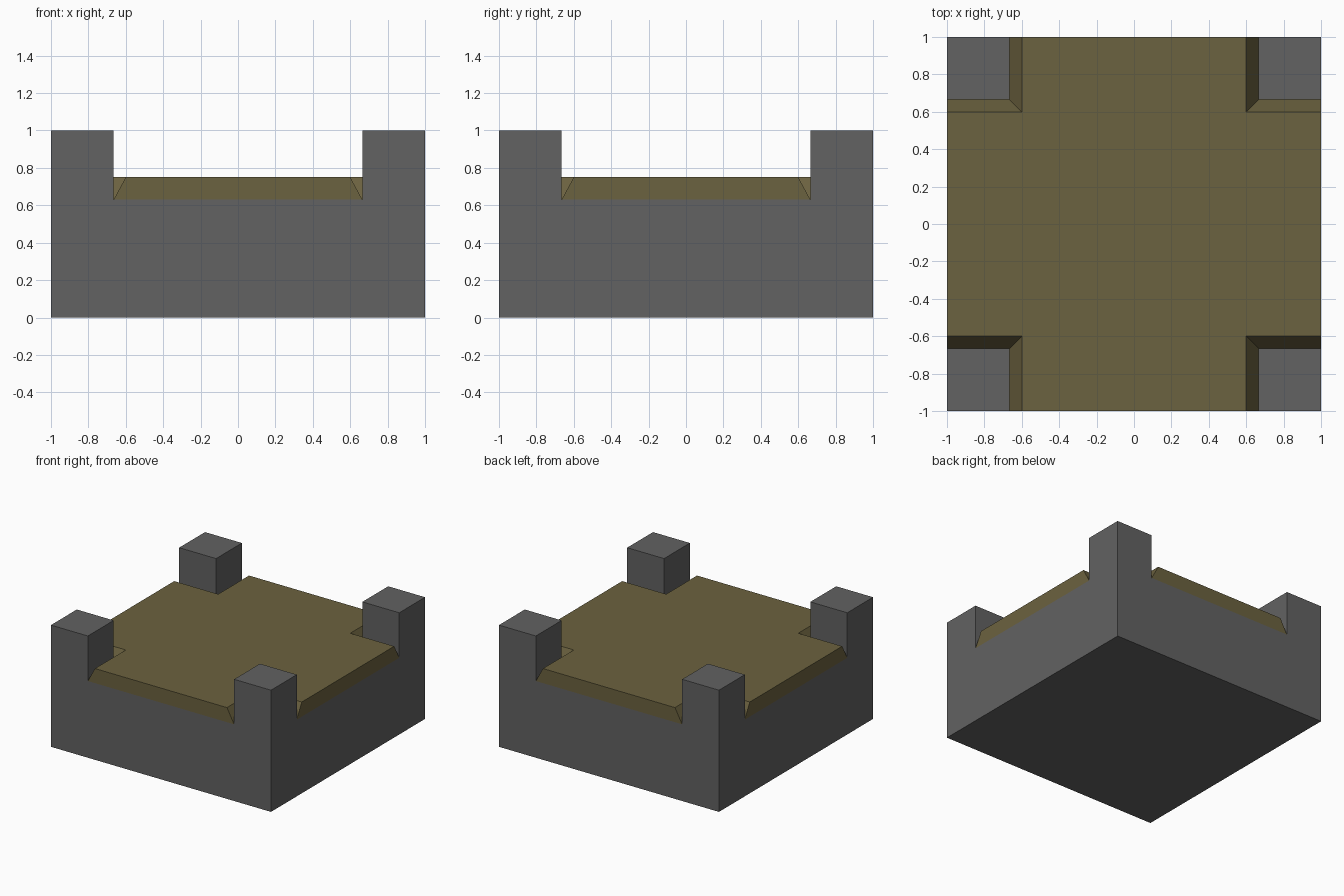
import bpy, bmesh

if "Cube" in bpy.data.objects:
    bpy.data.objects.remove(bpy.data.objects["Cube"])

POST = 0.665    # inner face of the corner posts
TOP = 0.60      # upper edge of the sloped gutters
SHELF, DECK, HIGH = 0.63, 0.75, 1.0


def material(name, colour):
    mat = bpy.data.materials.new(name)
    mat.diffuse_color = (*colour, 1)
    mat.use_nodes = True
    mat.node_tree.nodes["Principled BSDF"].inputs["Base Color"].default_value = mat.diffuse_color
    return mat


def prism(name, low, high, z0, z1, mat, floor=True, roof=True):
    """Walls between two matching outlines, with optional end caps."""
    bm = bmesh.new()
    a = [bm.verts.new((x, y, z0)) for x, y in low]
    b = [bm.verts.new((x, y, z1)) for x, y in high]
    n = len(a)
    for i in range(n):
        j = (i + 1) % n
        bm.faces.new((a[i], a[j], b[j], b[i]))
    if floor:
        bm.faces.new(a[::-1])
    if roof:
        bm.faces.new(b)
    mesh = bpy.data.meshes.new(name)
    bm.to_mesh(mesh)
    bm.free()
    mesh.materials.append(mat)
    obj = bpy.data.objects.new(name, mesh)
    bpy.context.collection.objects.link(obj)
    return obj


def rect(x0, x1, y0, y1):
    return [(x0, y0), (x1, y0), (x1, y1), (x0, y1)]


def cross(a):
    """Plus-shaped outline reaching the block edges, arm half-width a."""
    pts = []
    x, y = 1, 0
    for _ in range(4):
        for u, v in ((1, -a), (1, a), (a, a)):
            pts.append((u * x - v * y, u * y + v * x))
        x, y = -y, x
    return pts


brown = material("earth_brown", (0.148, 0.122, 0.05))
grey = material("dark_grey", (0.122, 0.122, 0.122))

# Block body, open on top where the posts and deck sit
square = rect(-1, 1, -1, 1)
prism("base_block", square, square, 0, SHELF, grey, roof=False)

# Four corner posts
for sx, side in ((-1, "left"), (1, "right")):
    for sy, end in ((-1, "front"), (1, "back")):
        xs, ys = sorted((sx, sx * POST)), sorted((sy, sy * POST))
        r = rect(*xs, *ys)
        prism(f"corner_post_{end}_{side}", r, r, SHELF, HIGH, grey, floor=False)

# Brown deck with slopes falling towards the posts
prism("deck", cross(POST), cross(TOP), SHELF, DECK, brown, floor=False)
